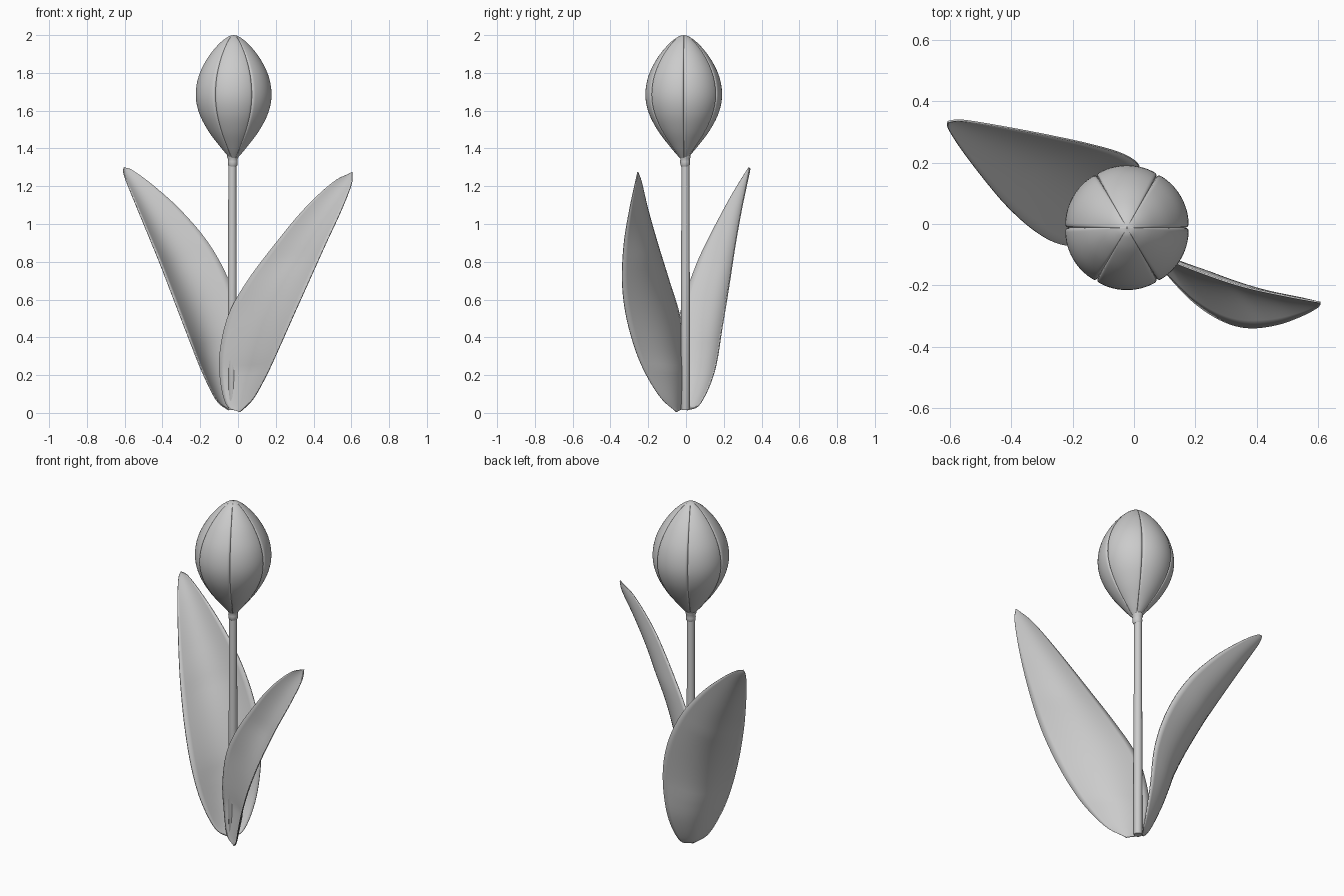
import bpy, bmesh, math
from mathutils import Vector

if "Cube" in bpy.data.objects:
    bpy.data.objects.remove(bpy.data.objects["Cube"])

grey = bpy.data.materials.new("soft_grey")
grey.diffuse_color = (0.6, 0.6, 0.6, 1)
grey.use_nodes = True
grey.node_tree.nodes["Principled BSDF"].inputs["Base Color"].default_value = grey.diffuse_color


def make(name, grid, closed=False, angle=50):
    """Skin a grid of points (rows of equal length) into a smooth object."""
    bm = bmesh.new()
    rows = [[bm.verts.new(p) for p in row] for row in grid]
    for a, b in zip(rows, rows[1:]):
        n = len(a)
        for i in range(n if closed else n - 1):
            j = (i + 1) % n
            bm.faces.new((a[i], a[j], b[j], b[i]))
    if closed:
        bm.faces.new(rows[0][::-1])
        bm.faces.new(rows[-1])
    bmesh.ops.remove_doubles(bm, verts=bm.verts, dist=0.0003)
    bmesh.ops.recalc_face_normals(bm, faces=bm.faces)
    me = bpy.data.meshes.new(name)
    bm.to_mesh(me)
    bm.free()
    ob = bpy.data.objects.new(name, me)
    bpy.context.collection.objects.link(ob)
    me.materials.append(grey)
    bpy.ops.object.select_all(action='DESELECT')
    ob.select_set(True)
    bpy.context.view_layer.objects.active = ob
    bpy.ops.object.shade_smooth_by_angle(angle=math.radians(angle))
    return ob


def spline(points, steps):
    """Catmull-Rom curve through the points."""
    p = [Vector(q) for q in points]
    p = [2 * p[0] - p[1]] + p + [2 * p[-1] - p[-2]]
    out = []
    for i in range(1, len(p) - 2):
        a, b, c, d = p[i - 1:i + 3]
        for s in range(steps):
            t = s / steps
            out.append(0.5 * (2 * b + (c - a) * t + (2 * a - 5 * b + 4 * c - d) * t ** 2
                              + (3 * b - a - 3 * c + d) * t ** 3))
    return out + [p[-2]]


def ring(x, y, z, r, n=20):
    return [(x + r * math.cos(k * math.tau / n), y + r * math.sin(k * math.tau / n), z)
            for k in range(n)]


# stem, with a collar under the bloom
make("stem", [ring(-0.03, -0.003, z, r) for z, r in
              ((0.015, 0.021), (0.02, 0.023), (0.7, 0.023), (1.32, 0.021))], True)
make("stem_collar", [ring(-0.028, -0.005, z, r) for z, r in
                     ((1.305, 0.02), (1.312, 0.025), (1.33, 0.026), (1.345, 0.025),
                      (1.352, 0.029), (1.365, 0.03))], True)

# bloom: six petals side by side, their edges tucked in at the seams
profile = spline([(0.022, 1.35, 0), (0.069, 1.405, 0), (0.134, 1.49, 0), (0.184, 1.585, 0),
                  (0.203, 1.68, 0), (0.188, 1.78, 0), (0.142, 1.875, 0), (0.082, 1.95, 0),
                  (0.032, 1.99, 0), (0.002, 2.0, 0)], 5)
COLS = 20
for k in range(6):
    grid = []
    for q in profile:
        row = []
        for i in range(COLS + 1):
            t = 2 * i / COLS - 1
            t = math.copysign(1 - (1 - abs(t)) ** 1.6, t)
            a = math.radians(30 + 60 * k + 30 * t)
            r = q.x * (1 - 0.012 * t * t - 0.05 * abs(t) ** 40)
            row.append((-0.023 + r * math.cos(a), -0.012 + r * math.sin(a), q.y))
        grid.append(row)
    make("petal", grid)


# leaves: a blade spanned between two edge curves and cupped across its width
def leaf(name, edge_a, edge_b, out, bulge):
    grid = []
    out = Vector(out).normalized()
    for a, b in zip(spline(edge_a, 6), spline(edge_b, 6)):
        depth = bulge * min(1, ((a - b).length / 0.36) ** 1.3)
        grid.append([a.lerp(b, i / 14) + out * depth * math.sin(math.pi * i / 14)
                     for i in range(15)])
    ob = make(name, grid)
    mod = ob.modifiers.new("thickness", 'SOLIDIFY')
    mod.thickness = 0.006
    mod.offset = 0


base, tip = (-0.05, 0.005, 0.015), (-0.605, 0.333, 1.3)
leaf("back_leaf",
     [base, (-0.115, -0.045, 0.07), (-0.19, -0.07, 0.22), (-0.258, -0.06, 0.39),
      (-0.333, -0.015, 0.585), (-0.41, 0.055, 0.785), (-0.475, 0.13, 0.944),
      (-0.556, 0.235, 1.14), (-0.603, 0.308, 1.26), tip],
     [base, (-0.01, 0.075, 0.05), (0.015, 0.15, 0.22), (0.015, 0.192, 0.46),
      (-0.04, 0.228, 0.68), (-0.15, 0.26, 0.89), (-0.3, 0.292, 1.07),
      (-0.45, 0.32, 1.205), (-0.56, 0.337, 1.285), tip],
     (-0.6, 0.78, -0.2), 0.075)

base, tip = (0.01, -0.05, 0.004), (0.605, -0.255, 1.275)
leaf("front_leaf",
     [base, (-0.06, -0.015, 0.04), (-0.095, 0.005, 0.18), (-0.095, -0.005, 0.33),
      (-0.05, -0.035, 0.52), (0.05, -0.09, 0.7), (0.2, -0.152, 0.9),
      (0.35, -0.203, 1.08), (0.5, -0.236, 1.22), tip],
     [base, (0.08, -0.13, 0.075), (0.15, -0.21, 0.2), (0.215, -0.27, 0.34),
      (0.295, -0.318, 0.52), (0.376, -0.338, 0.7), (0.466, -0.328, 0.9),
      (0.545, -0.3, 1.07), (0.6, -0.27, 1.21), tip],
     (0.6, 0.78, -0.1), 0.05)
